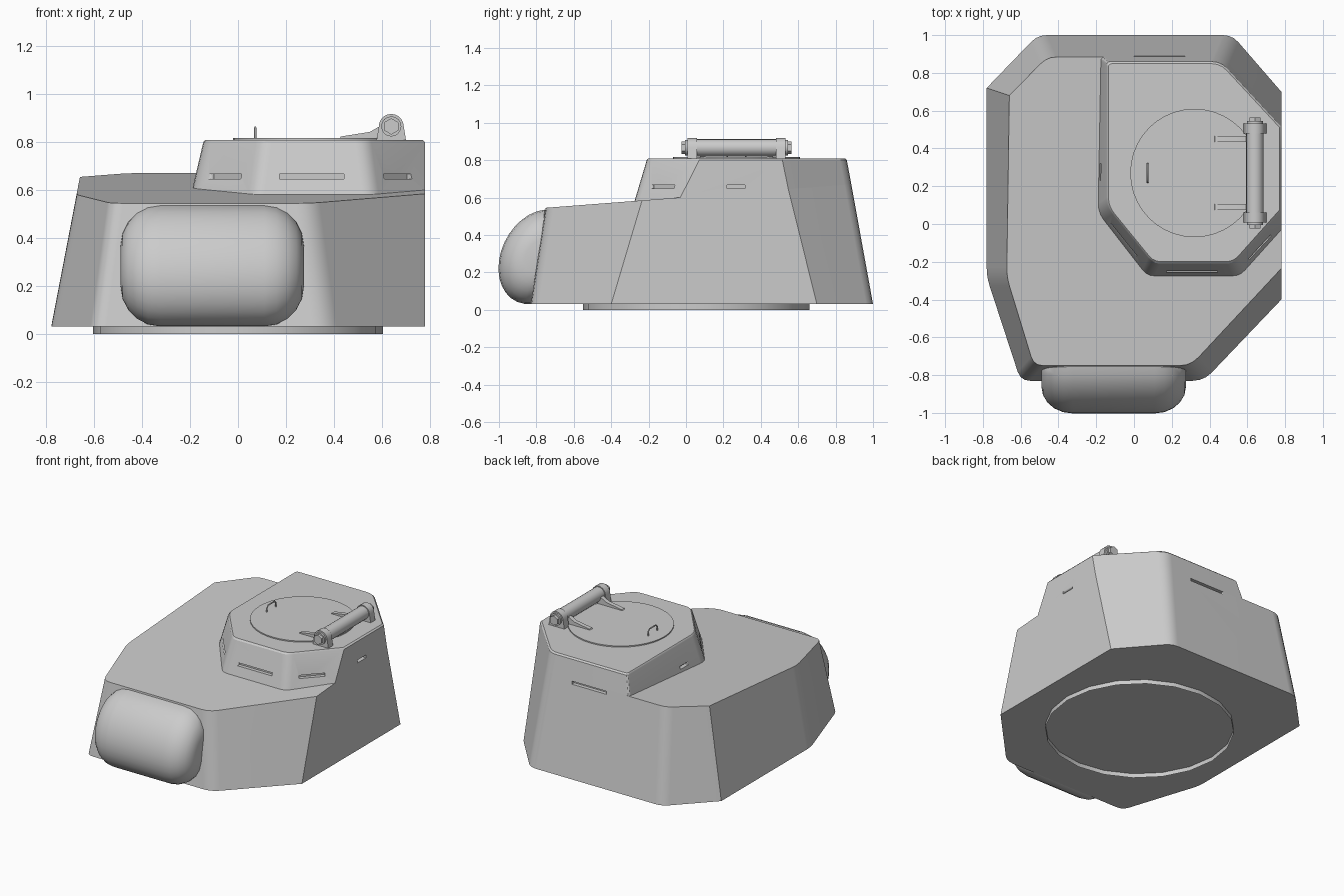
import bpy, bmesh
from math import sin, cos, pi, radians, atan2
from mathutils import Vector, Matrix

if "Cube" in bpy.data.objects:
    bpy.data.objects.remove(bpy.data.objects["Cube"])


def finish(name, bm, angle=30):
    bmesh.ops.recalc_face_normals(bm, faces=bm.faces)
    me = bpy.data.meshes.new(name)
    bm.to_mesh(me)
    bm.free()
    ob = bpy.data.objects.new(name, me)
    bpy.context.collection.objects.link(ob)
    bpy.ops.object.select_all(action='DESELECT')
    ob.select_set(True)
    bpy.context.view_layer.objects.active = ob
    bpy.ops.object.shade_smooth_by_angle(angle=radians(angle))
    return ob


def loft(name, rings, angle=30):
    bm = bmesh.new()
    vs = [[bm.verts.new(p) for p in r] for r in rings]
    n = len(vs[0])
    for a, b in zip(vs, vs[1:]):
        for i in range(n):
            j = (i + 1) % n
            bm.faces.new((a[i], a[j], b[j], b[i]))
    bm.faces.new(vs[0][::-1])
    bm.faces.new(vs[-1])
    return finish(name, bm, angle)


def rounded(pts, cuts, zf, seg=3):
    """Outline with chosen corners rounded, lifted to height zf(y)."""
    out = []
    for i, p in enumerate(pts):
        p, c = Vector(p), cuts[i]
        if not c:
            out.append(p)
            continue
        a = p + (Vector(pts[i - 1]) - p).normalized() * c
        b = p + (Vector(pts[(i + 1) % len(pts)]) - p).normalized() * c
        for k in range(seg + 1):
            t = k / seg
            out.append(a * (1 - t) ** 2 + p * 2 * t * (1 - t) + b * t * t)
    return [Vector((q.x, q.y, zf(q.y))) for q in out]


def cylinder(name, centre, r, depth, n, axis='Z', caps=True):
    bm = bmesh.new()
    m = Matrix.Translation(centre)
    if axis == 'Y':
        m = m @ Matrix.Rotation(pi / 2, 4, 'X')
    bmesh.ops.create_cone(bm, cap_ends=caps, segments=n, radius1=r, radius2=r, depth=depth, matrix=m)
    return finish(name, bm)


def prism_y(name, profile, y0, y1):
    return loft(name, [[Vector((x, y, z)) for x, z in profile] for y in (y0, y1)])


def slit(target, centre, length, ang):
    """Cut a shallow vision slit into the target."""
    bm = bmesh.new()
    m = Matrix.Translation(centre) @ Matrix.Rotation(ang, 4, 'Z') @ Matrix.Diagonal((length, 0.05, 0.02, 1))
    bmesh.ops.create_cube(bm, size=1, matrix=m)
    cut = finish("slit_cutter", bm)
    cut.hide_render = True
    cut.hide_viewport = True
    mod = target.modifiers.new("slit", 'BOOLEAN')
    mod.operation = 'DIFFERENCE'
    mod.solver = 'EXACT'
    mod.object = cut


def weighted(ob):
    mod = ob.modifiers.new("weighted", 'WEIGHTED_NORMAL')
    mod.keep_sharp = True


def roof(y):
    return 0.545 + 0.077 * (y + 0.75)


# turret body with sloping roof
low = [(-0.51, 1), (0.52, 1), (0.78, 0.7), (0.78, -0.4), (0.37, -0.83), (-0.6, -0.83), (-0.78, -0.28), (-0.78, 0.72)]
high = [(-0.46, 0.884), (0.47, 0.884), (0.78, 0.547), (0.78, -0.235), (0.30, -0.75), (-0.53, -0.75),
        (-0.674, -0.28), (-0.66, 0.68)]
cuts = [0.05, 0.05, 0, 0, 0.06, 0.05, 0.05, 0]
body = loft("turret_body", [rounded(low, cuts, lambda y: 0.03), rounded(high, cuts, roof)])
slit(body, (0.135, 0.887, 0.65), 0.27, 0)
weighted(body)

# raised cupola flush with the right and back walls
low = [(-0.175, 0.884), (-0.19, 0.06), (0.07, -0.275), (0.56, -0.275), (0.78, -0.03), (0.78, 0.547), (0.47, 0.884)]
high = [(-0.145, 0.86), (-0.145, 0.09), (0.10, -0.21), (0.53, -0.21), (0.78, 0.07), (0.78, 0.515), (0.46, 0.86)]
cuts = [0.02, 0.05, 0.04, 0.04, 0, 0, 0.05]
top = rounded(high, cuts, lambda y: 0.80)
lid = [Vector((0.32 + (p.x - 0.32) * 0.98, 0.32 + (p.y - 0.32) * 0.98, 0.81)) for p in top]
cupola = loft("cupola", [rounded(low, cuts, roof), top, lid])
slit(cupola, (0.308, -0.255, 0.657), 0.27, 0)
slit(cupola, (-0.053, -0.082, 0.657), 0.22, atan2(-0.335, 0.26))
slit(cupola, (0.667, -0.125, 0.657), 0.17, atan2(0.245, 0.22))
slit(cupola, (-0.178, 0.275, 0.657), 0.09, pi / 2)
slit(cupola, (0.78, 0.268, 0.657), 0.095, pi / 2)
weighted(cupola)

# rounded gun mantlet: half-drum whose ends shrink along a quarter round
R, x0, x1 = 0.165, -0.49, 0.275
stations = [(x0 + R * (1 - sin(k * pi / 10)), 1 - R / 0.25 * (1 - cos(k * pi / 10))) for k in range(5, -1, -1)]
stations = stations[::-1]
ends = [(x0 + R - R * cos(k * pi / 10), 1 - R / 0.25 * (1 - sin(k * pi / 10))) for k in range(6)]
ends += [(x0 + x1 - x, s) for x, s in reversed(ends)]
rings = []
for x, s in ends:
    ring = [Vector((x, -0.74, 0.28 - 0.2 * s)), Vector((x, -0.70, 0.28 + 0.2 * s))]
    for k in range(17):
        a = k * pi / 16
        ring.append(Vector((x, -0.79 + s * (0.035 * cos(a) - 0.21 * sin(a)),
                            0.283 + s * (0.252 * cos(a) - 0.02 * sin(a)))))
    rings.append(ring)
loft("gun_mantlet", rings, 35)

# open turret ring underneath
cylinder("turret_ring", (0, 0.055, 0.015), 0.605, 0.03, 20, caps=False)

# hatch disc and its wire handle
cylinder("hatch", (0.32, 0.27, 0.81), 0.34, 0.016, 40)
cu = bpy.data.curves.new("hatch_handle", 'CURVE')
cu.dimensions = '3D'
cu.bevel_depth = 0.005
cu.bevel_resolution = 1
cu.use_fill_caps = True
path = [(0.22, 0.81), (0.22, 0.845), (0.235, 0.861), (0.305, 0.861), (0.32, 0.845), (0.32, 0.81)]
sp = cu.splines.new('POLY')
sp.points.add(len(path) - 1)
for pt, (y, z) in zip(sp.points, path):
    pt.co = (0.072, y, z, 1)
bpy.context.collection.objects.link(bpy.data.objects.new("hatch_handle", cu))

# hinge barrel
hx, hz = 0.64, 0.866
cylinder("hinge_barrel", (hx, 0.265, hz), 0.046, 0.44, 20, 'Y')

# hinge brackets, bolts and arms at both ends
bracket = [(hx + 0.052 * cos(a), hz + 0.052 * sin(a)) for a in (k * pi / 10 for k in range(11))]
bracket += [(hx - 0.062, 0.805), (hx + 0.062, 0.805)]
arm = [(0.42, 0.812), (0.43, 0.824), (0.55, 0.843), (0.58, 0.86), (0.62, 0.88), (0.62, 0.812)]
for side in (-1, 1):
    def yy(d):
        return 0.27 + side * d
    tag = "front" if side < 0 else "rear"
    prism_y(tag + "_hinge_bracket", bracket, yy(0.21), yy(0.262))
    cylinder(tag + "_hinge_washer", (hx, yy(0.268), hz), 0.042, 0.014, 16, 'Y')
    cylinder(tag + "_hinge_bolt", (hx, yy(0.28), hz), 0.034, 0.03, 6, 'Y')
    prism_y(tag + "_hinge_arm", arm, yy(0.165), yy(0.195))
